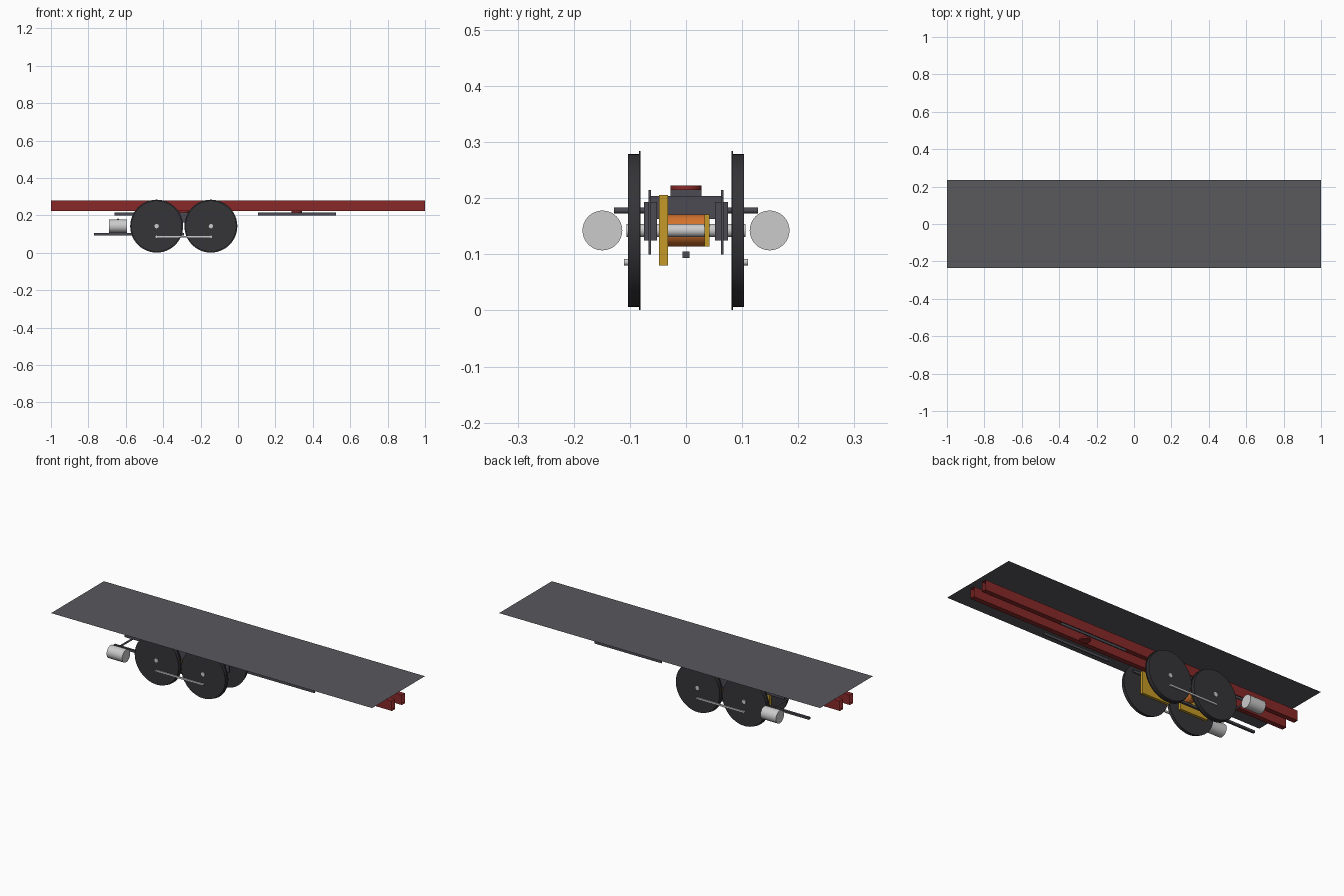
import bpy, bmesh
from math import pi, cos, sin, radians
from mathutils import Matrix

if "Cube" in bpy.data.objects:
    bpy.data.objects.remove(bpy.data.objects["Cube"])


def material(name, rgb):
    m = bpy.data.materials.new(name)
    m.diffuse_color = (*rgb, 1)
    m.use_nodes = True
    m.node_tree.nodes["Principled BSDF"].inputs["Base Color"].default_value = m.diffuse_color
    return m


DARK = material("dark_steel", (0.035, 0.035, 0.04))
FRAME = material("frame_steel", (0.07, 0.07, 0.085))
DECK = material("deck_grey", (0.1, 0.1, 0.11))
RED = material("red_paint", (0.25, 0.022, 0.022))
YELLOW = material("yellow_case", (0.55, 0.32, 0.02))
ORANGE = material("orange_motor", (0.65, 0.17, 0.025))
AXIS = {'x': Matrix.Rotation(pi / 2, 4, 'Y'),
        'y': Matrix.Rotation(-pi / 2, 4, 'X'),
        'z': Matrix.Identity(4)}


def finish(name, bm, mat=None, smooth=False):
    me = bpy.data.meshes.new(name)
    bmesh.ops.recalc_face_normals(bm, faces=bm.faces[:])
    bm.to_mesh(me)
    bm.free()
    ob = bpy.data.objects.new(name, me)
    bpy.context.collection.objects.link(ob)
    if mat:
        me.materials.append(mat)
    if smooth:
        bpy.ops.object.select_all(action='DESELECT')
        ob.select_set(True)
        bpy.context.view_layer.objects.active = ob
        bpy.ops.object.shade_smooth_by_angle(angle=radians(30))
    return ob


def box(name, x, y, z, mat=None, open_ends=False):
    """Box given by its (min, max) range on each axis."""
    bm = bmesh.new()
    bmesh.ops.create_cube(bm, size=1)
    for v in bm.verts:
        v.co = [(a + b) / 2 + c * (b - a) for (a, b), c in zip((x, y, z), v.co)]
    if open_ends:
        bm.normal_update()
        ends = [f for f in bm.faces if abs(f.normal.x) > 0.9]
        bmesh.ops.delete(bm, geom=ends, context='FACES_ONLY')
    return finish(name, bm, mat)


def rod(name, axis, centre, r, length, mat=None, seg=32):
    bm = bmesh.new()
    bmesh.ops.create_cone(bm, cap_ends=True, segments=seg, radius1=r, radius2=r, depth=length,
                          matrix=Matrix.Translation(centre) @ AXIS[axis])
    return finish(name, bm, mat, True)


def wheel(name, x, side):
    """Flanged wheel lathed from a (radius, y) section."""
    section = [(0.1415, 0.081), (0.1415, 0.084), (0.1365, 0.084), (0.1365, 0.103)]
    seg = 48
    bm = bmesh.new()
    rings = [[bm.verts.new((x + r * cos(2 * pi * i / seg), side * y, AZ + r * sin(2 * pi * i / seg)))
              for i in range(seg)] for r, y in section]
    for a, b in zip(rings, rings[1:]):
        for i in range(seg):
            j = (i + 1) % seg
            bm.faces.new((a[i], a[j], b[j], b[i]))
    bm.faces.new(rings[0])
    bm.faces.new(rings[-1])
    finish(name, bm, DARK, True)


AZ = 0.1425
AXLES = (-0.435, -0.145)
MID = -0.29

# Deck sheet
bm = bmesh.new()
bmesh.ops.create_grid(bm, x_segments=1, y_segments=1, size=1,
                      matrix=Matrix.Translation((0, 0, 0.308)) @ Matrix.Diagonal((1, 0.235, 1, 1)))
finish("deck", bm, DECK)

for s, tag in ((-1, "front"), (1, "back")):
    def yr(a, b):
        return tuple(sorted((s * a, s * b)))
    # Hollow main rails
    box(f"main_rail_{tag}", (-1, 1), yr(0.030, 0.058), (0.224, 0.280), RED, True)
    # Truck side bars and axle guides
    box(f"rear_truck_bar_{tag}", (0.107, 0.523), yr(0.062, 0.067), (0.200, 0.215), FRAME)
    box(f"drive_side_bar_{tag}", (-0.66, -0.05), yr(0.062, 0.067), (0.200, 0.215), FRAME)
    for i, x in enumerate(AXLES):
        box(f"axle_guide_{tag}_{i}", (x - 0.045, x + 0.045), yr(0.062, 0.067), (0.10, 0.2), FRAME)
        box(f"axle_box_{tag}_{i}", (x - 0.025, x + 0.025), yr(0.052, 0.075), (0.125, 0.193), FRAME)
        wheel(f"wheel_{tag}_{i}", x, s)
        # Crank pin
        rod(f"crank_pin_{tag}_{i}", 'y', (x, s * 0.1055, 0.086), 0.006, 0.010, None, 16)
    # Coupling rod and steam cylinder
    box(f"coupling_rod_{tag}", (AXLES[0], AXLES[1]), yr(0.104, 0.110), (0.081, 0.091))
    rod(f"steam_cylinder_{tag}", 'x', (-0.641, s * 0.149, AZ), 0.0355, 0.097)

# Axles, motors and brackets
for i, x in enumerate(AXLES):
    rod(f"axle_{i}", 'y', (x, 0, AZ), 0.0115, 0.212)
    d = 1 if x < MID else -1
    mx = x + d * 0.075
    rod(f"motor_{i}", 'y', (mx, 0.001, AZ), 0.0285, 0.066, ORANGE)
    box(f"motor_bracket_{i}", tuple(sorted((x - d * 0.015, mx + d * 0.02))),
        (0.033, 0.042), (0.114, 0.171), YELLOW)
    # Gear case around each axle
    box(f"gear_case_{i}", tuple(sorted((x - d * 0.063, x + d * 0.11))),
        (-0.048, -0.032), (0.080, 0.206), YELLOW)

# Bolster with pivots
box("bolster", (MID - 0.05, MID + 0.05), (-0.063, 0.063), (0.163, 0.204), FRAME)
box("bolster_pad", (MID - 0.035, MID + 0.035), (-0.028, 0.028), (0.204, 0.215), FRAME)
for n, x in (("drive", MID), ("rear", 0.313)):
    rod(f"{n}_pivot", 'z', (x, 0, 0.219), 0.028, 0.008, RED)

# Cylinder cross bar and draw bar
rod("cylinder_cross_bar", 'y', (-0.641, 0, 0.178), 0.005, 0.256, FRAME, 16)
box("draw_bar", (-0.77, MID), (-0.0065, 0.0065), (0.093, 0.105), FRAME)
